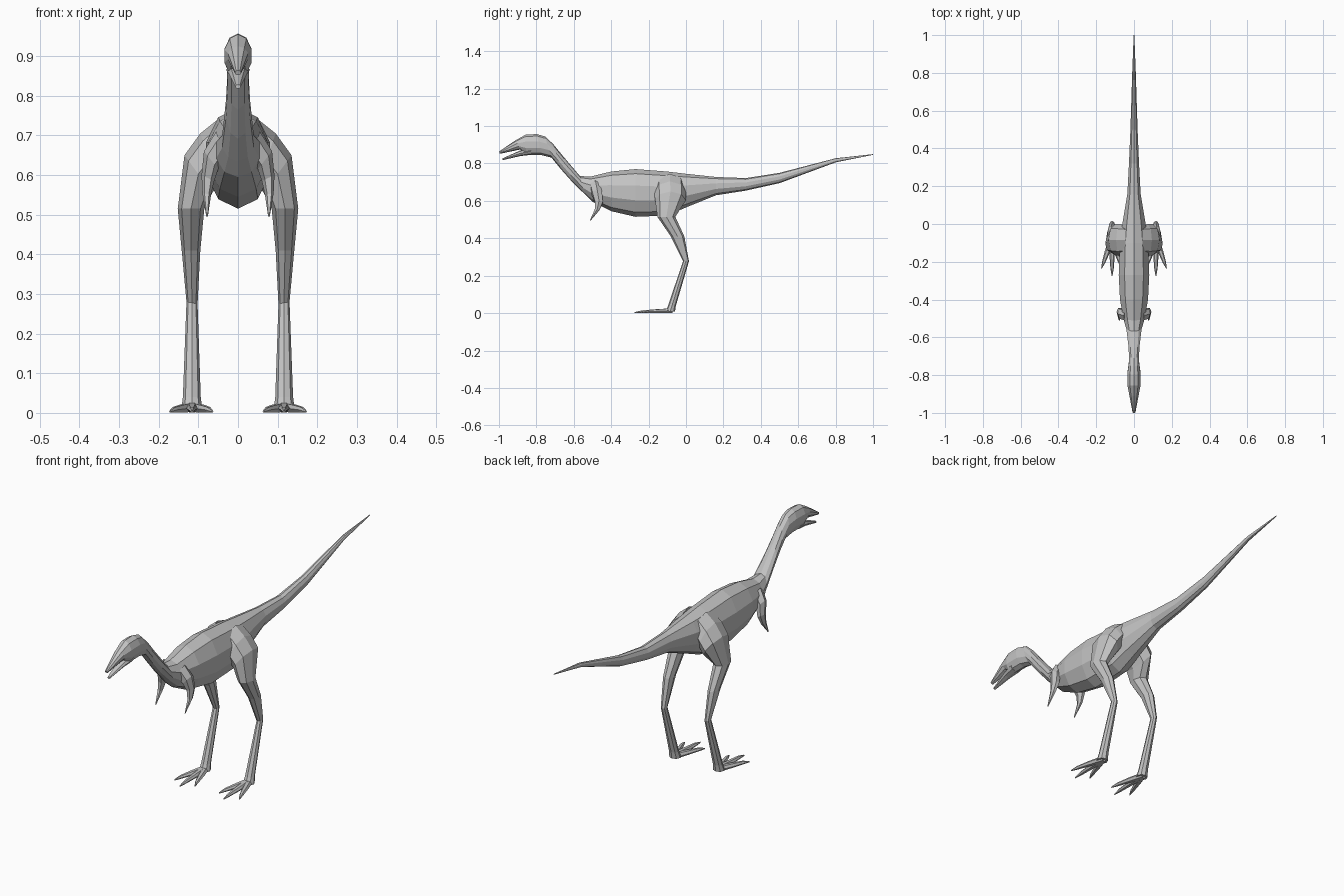
import bpy, bmesh, math
from mathutils import Vector

cube = bpy.data.objects.get("Cube")
if cube:
    bpy.data.objects.remove(cube, do_unlink=True)

grey = bpy.data.materials.new("plain grey")
grey.use_nodes = True
GREY = (0.55, 0.55, 0.55, 1)
grey.diffuse_color = GREY
grey.node_tree.nodes["Principled BSDF"].inputs["Base Color"].default_value = GREY


def loft(name, rings, sides, mirror=False):
    """Skin oval rings; each ring is two opposite points and a half-width vector."""
    bm = bmesh.new()
    loops = []
    for a, b, v in rings:
        a, b, v = Vector(a), Vector(b), Vector(v)
        mid, u = (a + b) / 2, (a - b) / 2
        angles = [math.tau * k / sides for k in range(sides)]
        loops.append([bm.verts.new(mid + u * math.cos(t) + v * math.sin(t)) for t in angles])
    for low, high in zip(loops, loops[1:]):
        for k in range(sides):
            n = (k + 1) % sides
            bm.faces.new((low[k], low[n], high[n], high[k]))
    bm.faces.new(loops[0])
    bm.faces.new(loops[-1])
    bmesh.ops.recalc_face_normals(bm, faces=bm.faces)
    mesh = bpy.data.meshes.new(name)
    bm.to_mesh(mesh)
    bm.free()
    mesh.materials.append(grey)
    obj = bpy.data.objects.new(name, mesh)
    bpy.context.collection.objects.link(obj)
    if mirror:
        obj.modifiers.new("mirror", 'MIRROR').use_mirror_merge = False
    return obj


def spine(rows):
    """Rows: top y, top z, bottom y, bottom z, half width."""
    return [((0, ty, tz), (0, by, bz), (w, 0, 0)) for ty, tz, by, bz, w in rows]


def limb(rows):
    """Rows: outer x, outer z, inner x, inner z, middle y, half depth."""
    return [((ox, y, oz), (ix, y, iz), (0, h, 0)) for ox, oz, ix, iz, y, h in rows]


# Tail, body, neck, head and upper jaw in one skin
trunk = [
    (1.0, .85, 1.0, .846, .002),
    (.8, .828, .8, .806, .01),
    (.5, .75, .5, .695, .02),
    (.32, .722, .32, .655, .028),
    (.16, .728, .16, .63, .037),
    (0, .745, 0, .565, .065),
    (-.1, .757, -.1, .522, .078),
    (-.27, .77, -.27, .515, .085),
    (-.4, .757, -.4, .545, .078),
    (-.51, .73, -.5, .595, .058),
    (-.567, .733, -.54, .635, .042),
    (-.658, .84, -.6, .692, .032),
    (-.71, .904, -.665, .765, .028),
    (-.754, .945, -.72, .832, .029),
    (-.797, .957, -.775, .845, .036),
    (-.856, .955, -.856, .845, .036),
    (-.91, .925, -.885, .875, .027),
    (-1.0, .864, -.995, .852, .008),
]
loft("body_and_head", spine(trunk), 10)

# Lower jaw
jaw = [(-.83, .885, -.83, .846, .03), (-.89, .868, -.885, .84, .022), (-.98, .828, -.98, .818, .007)]
loft("lower_jaw", spine(jaw), 8)

# Legs: hip, thigh, shin, hock, ankle
leg = [
    (.045, .745, .045, .6, -.085, .08),
    (.095, .705, .05, .575, -.085, .085),
    (.135, .65, .065, .555, -.083, .082),
    (.152, .515, .085, .515, -.105, .048),
    (.142, .41, .095, .41, -.045, .036),
    (.13, .28, .102, .275, 0, .016),
    (.139, .04, .094, .04, -.075, .021),
    (.143, .008, .09, .008, -.085, .026),
]
loft("legs", limb(leg), 8, mirror=True)

# Three toes on each foot
for name, tip_x, tip_y in (("inner_toes", .064, -.235), ("middle_toes", .116, -.275), ("outer_toes", .172, -.235)):
    root, tip = Vector((.116, -.075, 0)), Vector((tip_x, tip_y, 0))
    side = (tip - root).cross(Vector((0, 0, 1))).normalized()
    rings = []
    for t, w, h in ((0, .016, .014), (.45, .014, .011), (.8, .009, .008), (1, .002, .003)):
        c = root.lerp(tip, t) + Vector((0, 0, h))
        rings.append((c + side * w, c - side * w, (0, 0, h)))
    loft(name, rings, 6, mirror=True)

# Small folded arms with a pointed hand
arm = [
    (.055, .71, .03, .64, -.485, .03),
    (.086, .66, .05, .615, -.475, .03),
    (.092, .6, .06, .585, -.465, .024),
    (.09, .555, .068, .55, -.475, .015),
    (.08, .495, .076, .495, -.512, .003),
]
loft("arms", limb(arm), 6, mirror=True)
